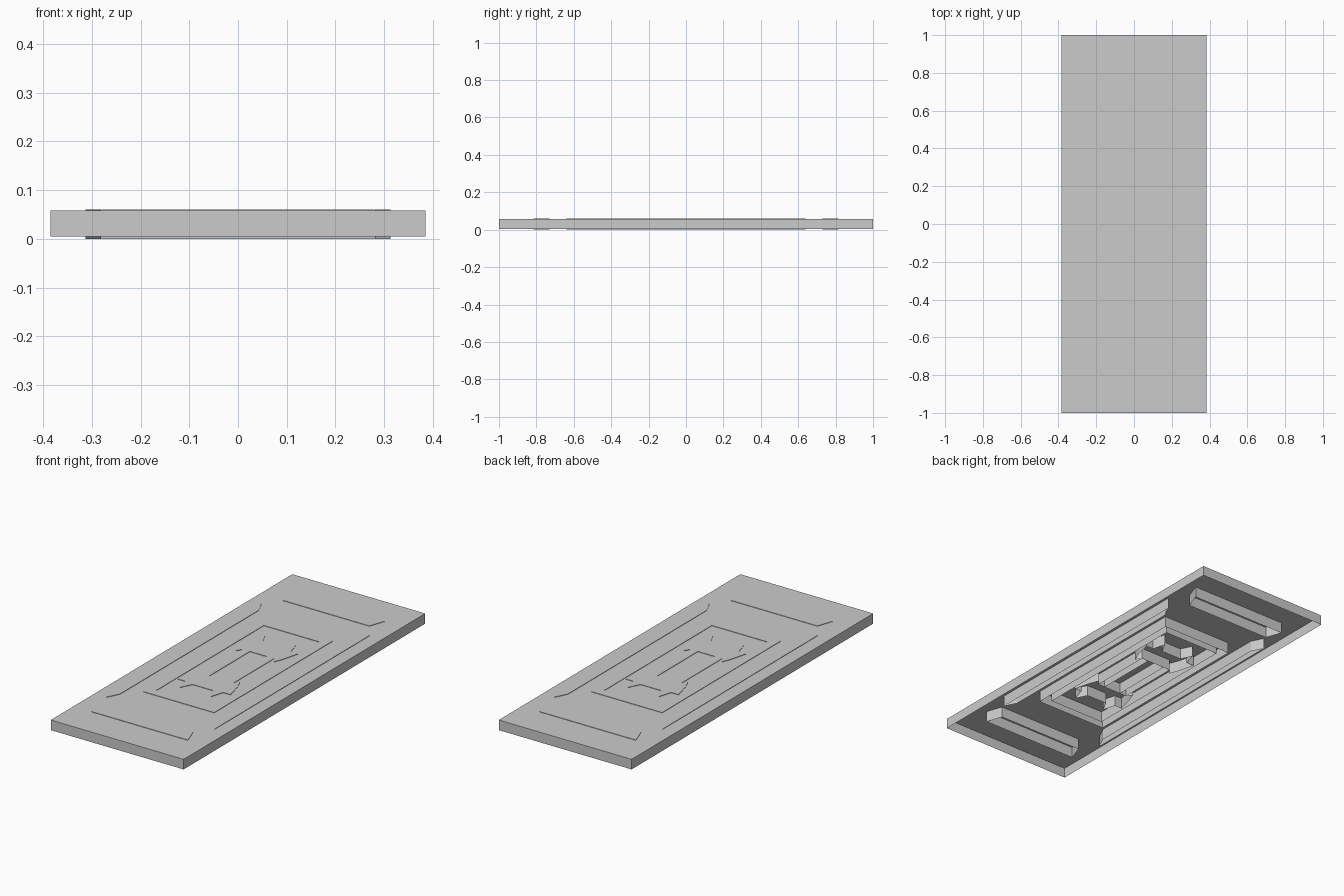
import bpy, bmesh

if "Cube" in bpy.data.objects:
    bpy.data.objects.remove(bpy.data.objects["Cube"])


def shell(name, outline, z0, z1, hole=None):
    """Open-bottomed extrusion of a counter-clockwise outline, optional matching hole."""
    bm = bmesh.new()

    def ring(pts):
        lo = [bm.verts.new((x, y, z0)) for x, y in pts]
        hi = [bm.verts.new((x, y, z1)) for x, y in pts]
        return lo, hi

    def walls(lo, hi, flip=False):
        n = len(lo)
        for i in range(n):
            j = (i + 1) % n
            f = [lo[i], lo[j], hi[j], hi[i]]
            bm.faces.new(f[::-1] if flip else f)

    lo, hi = ring(outline)
    walls(lo, hi)
    if hole:
        hlo, hhi = ring(hole)
        walls(hlo, hhi, True)
        for i in range(len(hi)):
            j = (i + 1) % len(hi)
            bm.faces.new([hi[i], hi[j], hhi[j], hhi[i]])
    else:
        bm.faces.new(hi)
    bm.normal_update()
    me = bpy.data.meshes.new(name)
    bm.to_mesh(me)
    bm.free()
    ob = bpy.data.objects.new(name, me)
    bpy.context.collection.objects.link(ob)
    return ob


def rect(x0, x1, y0, y1):
    return [(x0, y0), (x1, y0), (x1, y1), (x0, y1)]


def turned(pts, s):
    """Rotate an outline half a turn when s is -1."""
    return [(x * s, y * s) for x, y in pts]


BOT, TOP = 0.0, 0.0605

# main slab
shell("door_slab", rect(-0.385, 0.385, -1, 1), 0.005, 0.058)

# rectangular frame around the centre ornament
shell("panel_frame", rect(-0.205, 0.205, -0.49, 0.49), BOT, TOP,
      hole=rect(-0.163, 0.163, -0.447, 0.447))

# mitred border strips and ornament, repeated on both sides
end_strip = [(-0.28, -0.815), (0.28, -0.815), (0.25, -0.73), (-0.25, -0.73)]
side_strip = [(0.313, -0.64), (0.313, 0.64), (0.281, 0.575), (0.281, -0.575)]
half_head = [(0.05, 0.17), (0.09, 0.17), (0.11, 0.14), (0.13, 0.19),
             (0.153, 0.28), (0.11, 0.28), (0.09, 0.35), (0.06, 0.29)]
head = half_head + [(-x, y) for x, y in reversed(half_head)]
for s, tag in ((1, "a"), (-1, "b")):
    shell("end_strip_" + tag, turned(end_strip, s), BOT, TOP)
    shell("side_strip_" + tag, turned(side_strip, s), BOT, TOP)
    shell("ornament_head_" + tag, turned(head, s), BOT, TOP)
    shell("ornament_rail_" + tag, turned(rect(0.05, 0.09, -0.17, 0.17), s), BOT, TOP)
